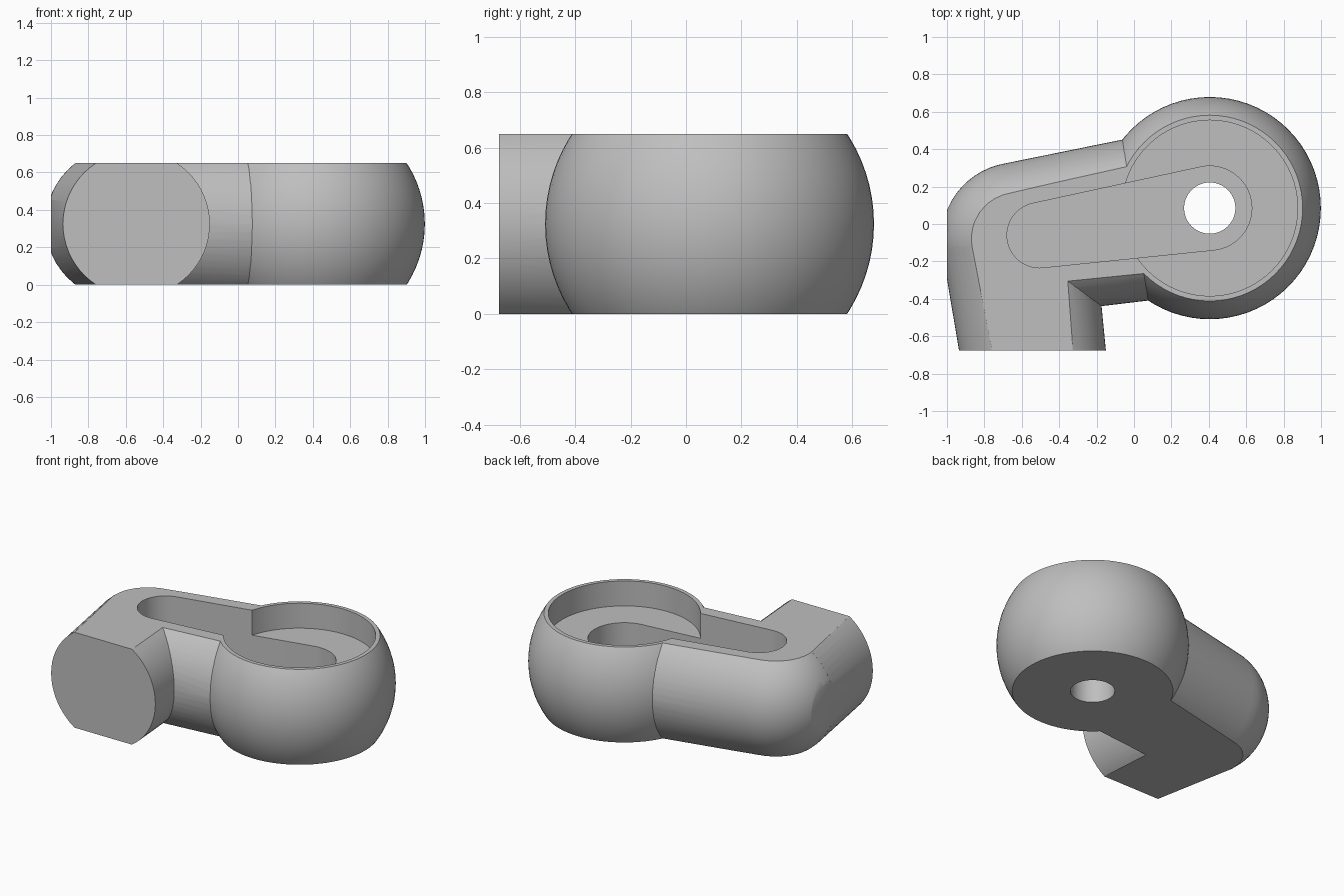
import bpy, bmesh, math
from mathutils import Vector, Matrix

if "Cube" in bpy.data.objects:
    bpy.data.objects.remove(bpy.data.objects["Cube"])

H = 0.65                               # thickness between the flat faces
HEAD = Vector((0.405, 0.085, H / 2))   # centre of the round head
ELBOW = Vector((-0.62, -0.08, H / 2))  # bend between arm and leg
SLOT_END = Vector((-0.505, -0.06, H / 2))

grey = bpy.data.materials.new("plain grey")
grey.use_nodes = True
colour = (0.52, 0.52, 0.52, 1)
grey.diffuse_color = colour
grey.node_tree.nodes["Principled BSDF"].inputs["Base Color"].default_value = colour


def to_object(bm, name):
    bmesh.ops.recalc_face_normals(bm, faces=bm.faces)
    mesh = bpy.data.meshes.new(name)
    bm.to_mesh(mesh)
    bm.free()
    obj = bpy.data.objects.new(name, mesh)
    bpy.context.collection.objects.link(obj)
    mesh.materials.append(grey)
    return obj


def limb(name, start, end, r1, r2, dome, segments=64):
    """Tapered round bar, with an optional domed start."""
    axis = end - start
    profile = [(r2, axis.length), (r1, 0)]
    if dome:
        profile += [(r1 * math.cos(a), -r1 * math.sin(a))
                    for a in (math.pi / 2 * i / 14 for i in range(1, 14))]
    bm = bmesh.new()
    rings = [[bm.verts.new((r * math.cos(t), r * math.sin(t), z))
              for t in (math.tau * k / segments for k in range(segments))]
             for r, z in profile]
    for a, b in zip(rings, rings[1:]):
        for k in range(segments):
            n = (k + 1) % segments
            bm.faces.new((a[k], a[n], b[n], b[k]))
    bm.faces.new(rings[0])
    bm.faces.new(rings[-1])
    turn = axis.to_track_quat('Z', 'Y').to_matrix().to_4x4()
    bm.transform(Matrix.Translation(start) @ turn)
    return to_object(bm, name)


def pocket(name, circles, z0, z1, segments=64):
    """Straight-walled cutter around one or two circles."""
    bm = bmesh.new()
    for c, r in circles:
        for k in range(segments):
            t = math.tau * k / segments
            for z in (z0, z1):
                bm.verts.new((c.x + r * math.cos(t), c.y + r * math.sin(t), z))
    result = bmesh.ops.convex_hull(bm, input=bm.verts)
    inside = {g for g in result["geom_interior"] if isinstance(g, bmesh.types.BMVert)}
    bmesh.ops.delete(bm, geom=list(inside), context='VERTS')
    bmesh.ops.dissolve_limit(bm, angle_limit=0.01, verts=bm.verts, edges=bm.edges)
    return to_object(bm, name)


def combine(body, other, operation):
    mod = body.modifiers.new(operation.lower(), 'BOOLEAN')
    mod.operation, mod.solver, mod.object = operation, 'EXACT', other
    bpy.context.view_layer.objects.active = body
    bpy.ops.object.modifier_apply(modifier=mod.name)
    bpy.data.objects.remove(other)


# round head
bm = bmesh.new()
bmesh.ops.create_uvsphere(bm, u_segments=72, v_segments=40, radius=0.594)
bm.transform(Matrix.Translation(HEAD))
body = to_object(bm, "bent_arm_body")

# arm with rounded elbow, then the short leg
combine(body, limb("arm", ELBOW, HEAD, 0.41, 0.452, True), 'UNION')
leg_end = ELBOW + Vector((0.132, -1, 0)) * 0.75
combine(body, limb("leg", ELBOW, leg_end, 0.41, 0.384, False), 'UNION')

# flat top, bottom, side and leg end
bm = bmesh.new()
bmesh.ops.create_cube(bm, size=1)
bm.transform(Matrix.Translation((0.5, 0.1625, H / 2)) @ Matrix.Diagonal((3, 1.675, H, 1)))
combine(body, to_object(bm, "trim_block"), 'INTERSECT')

# round recess, deep tapered slot and through hole
combine(body, pocket("recess", [(HEAD, 0.47)], H - 0.17, 1), 'DIFFERENCE')
combine(body, pocket("slot", [(HEAD, 0.225), (SLOT_END, 0.174)], 0.2, 1), 'DIFFERENCE')
combine(body, pocket("hole", [(HEAD, 0.137)], -1, 1), 'DIFFERENCE')

bpy.ops.object.select_all(action='DESELECT')
body.select_set(True)
bpy.context.view_layer.objects.active = body
bpy.ops.object.shade_smooth_by_angle(angle=math.radians(25))
